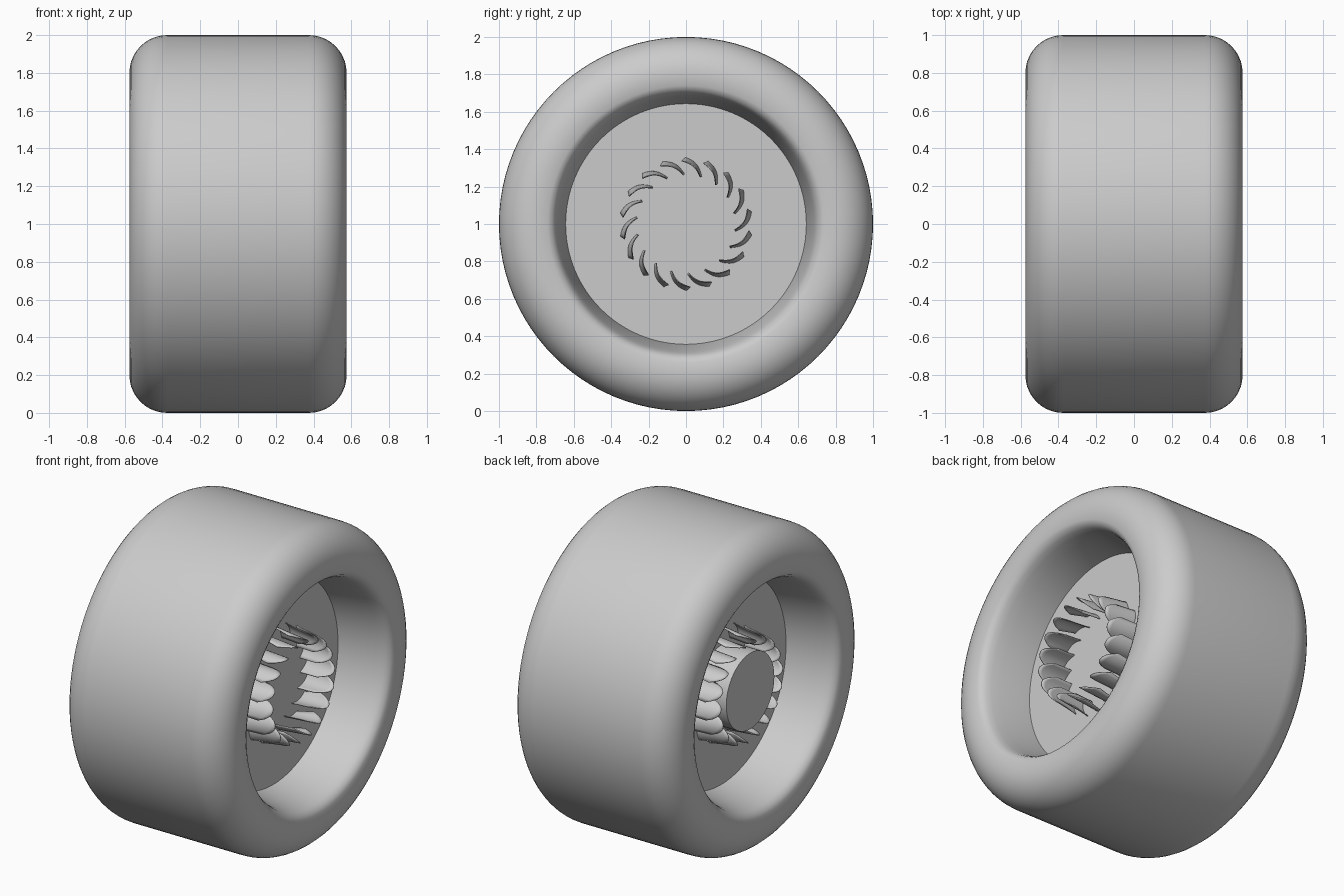
import bpy, bmesh
from math import sin, cos, pi, radians
from mathutils import Matrix, Vector

cube = bpy.data.objects.get("Cube")
if cube:
    bpy.data.objects.remove(cube, do_unlink=True)

grey = bpy.data.materials.new("light grey")
grey.use_nodes = True
colour = (0.6, 0.6, 0.6, 1)
grey.diffuse_color = colour
grey.node_tree.nodes["Principled BSDF"].inputs["Base Color"].default_value = colour

CENTRE = Vector((0, 0, 1))


def add_object(name, bm, angle=35):
    bmesh.ops.translate(bm, verts=bm.verts, vec=CENTRE)
    mesh = bpy.data.meshes.new(name)
    bm.to_mesh(mesh)
    bm.free()
    mesh.materials.append(grey)
    obj = bpy.data.objects.new(name, mesh)
    bpy.context.collection.objects.link(obj)
    bpy.ops.object.select_all(action='DESELECT')
    obj.select_set(True)
    bpy.context.view_layer.objects.active = obj
    bpy.ops.object.shade_smooth_by_angle(angle=radians(angle))
    return obj


def lathe(name, profile, closed=False, steps=96):
    """Spin (x, radius) points about the axle."""
    bm = bmesh.new()
    rings = []
    for i in range(steps):
        a = 2 * pi * i / steps
        rings.append([bm.verts.new((x, r * cos(a), r * sin(a))) for x, r in profile])
    n = len(profile)
    for i in range(steps):
        p, q = rings[i], rings[(i + 1) % steps]
        for j in range(n if closed else n - 1):
            k = (j + 1) % n
            bm.faces.new((p[j], p[k], q[k], q[j]))
    if not closed:
        bm.faces.new([r[0] for r in rings])
        bm.faces.new([r[-1] for r in rings])
    bmesh.ops.recalc_face_normals(bm, faces=bm.faces)
    return add_object(name, bm)


# Tyre: half profile from the inner barrel round the lip and shoulder, then mirrored
half = [(0.2, 0.635), (0.44, 0.675), (0.50, 0.687), (0.535, 0.698), (0.56, 0.715), (0.572, 0.74)]
for i in range(11):
    a = pi / 2 * i / 10
    half.append((0.375 + 0.2 * cos(a), 0.8 + 0.2 * sin(a)))
profile = half + [(-x, r) for x, r in reversed(half)]
lathe("tyre", profile, closed=True)

# Wheel plate closing the barrel, and the raised hub on one side
lathe("wheel_plate", [(-0.25, 0.65), (0.25, 0.65)])
lathe("hub", [(-0.45, 0.24), (-0.2, 0.24)], steps=64)


# Ring of curved vanes with rounded outer ends
def vane_ring(name, turn, count=18, nu=8, nv=8):
    bm = bmesh.new()
    for b in range(count):
        spin = Matrix.Rotation(2 * pi * b / count + 0.05, 4, 'X')
        grid = []
        for i in range(nu + 1):
            row = []
            for j in range(nv + 1):
                u, v = i / nu, j / nv
                tip = 0.46 - 0.09 * abs(2 * v - 1) ** 2.5
                x = 0.23 + (tip - 0.23) * u
                bulge = 0.02 * sin(pi * v) + 0.03 * (1 - u) * (0.3 + 0.7 * v)
                y = 0.257 + 0.075 * v + bulge * 0.75
                z = -0.045 + 0.11 * v - bulge * 0.65
                row.append(bm.verts.new(spin @ Vector((x, y, z))))
            grid.append(row)
        for i in range(nu):
            for j in range(nv):
                bm.faces.new((grid[i][j], grid[i + 1][j], grid[i + 1][j + 1], grid[i][j + 1]))
    bmesh.ops.rotate(bm, verts=bm.verts, cent=(0, 0, 0), matrix=Matrix.Rotation(turn, 3, 'Z'))
    obj = add_object(name, bm)
    solid = obj.modifiers.new("thickness", 'SOLIDIFY')
    solid.thickness = 0.005
    solid.offset = 0


vane_ring("left_vanes", 0)
vane_ring("right_vanes", pi)
